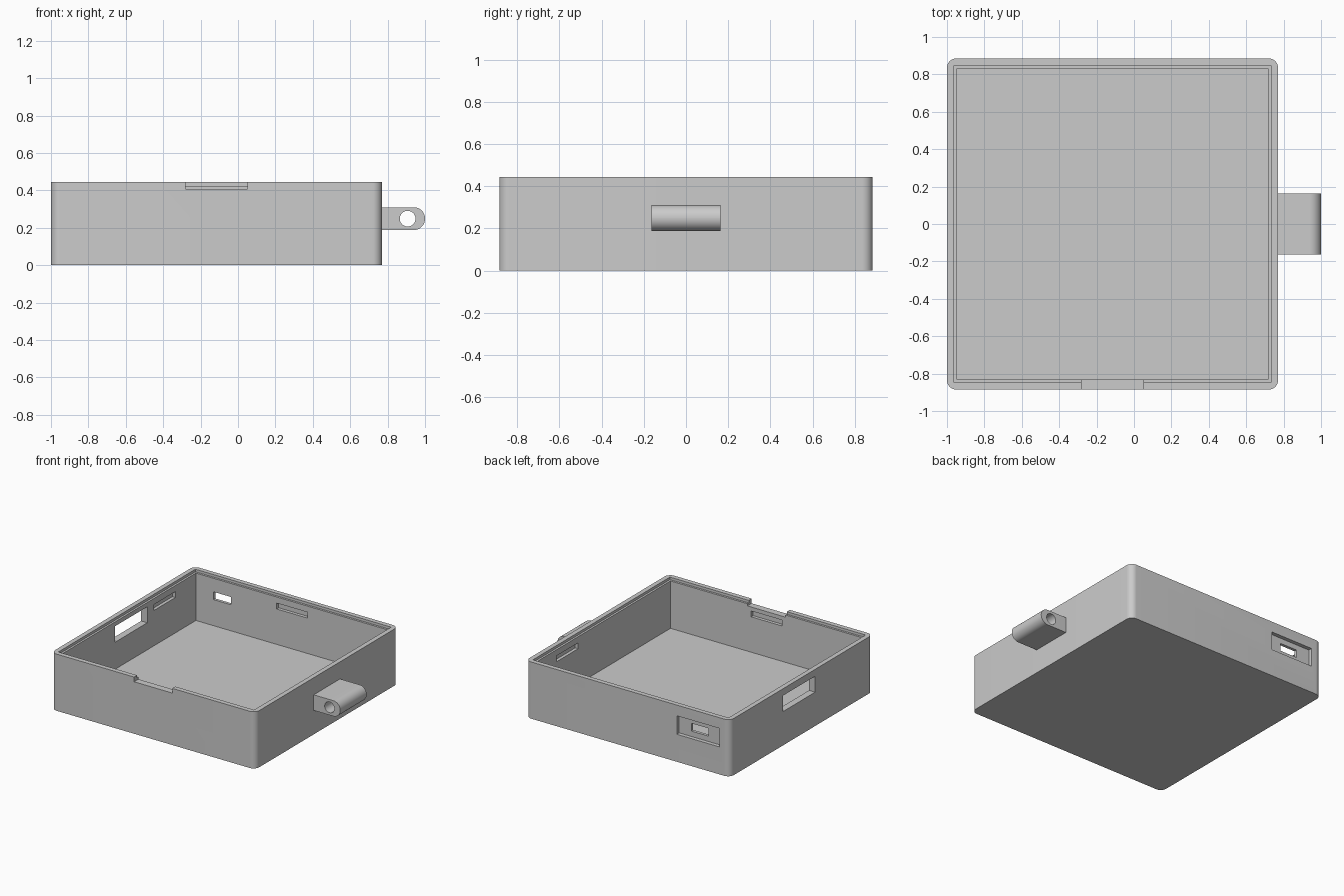
import bpy, bmesh, math
from mathutils import Matrix, Vector

if "Cube" in bpy.data.objects:
    bpy.data.objects.remove(bpy.data.objects["Cube"], do_unlink=True)

# Main dimensions
X0, X1, Y, H = -1.0, 0.77, 0.885, 0.444
WALL, LIP, CX = 0.053, 0.037, -0.115
IX0, IX1, IY = X0 + WALL, X1 - WALL, Y - WALL

grey = bpy.data.materials.new("plain_grey")
grey.use_nodes = True
colour = (0.6, 0.6, 0.6, 1)
grey.diffuse_color = colour
grey.node_tree.nodes["Principled BSDF"].inputs["Base Color"].default_value = colour


def make(name, bm):
    mesh = bpy.data.meshes.new(name)
    bm.to_mesh(mesh)
    bm.free()
    mesh.materials.append(grey)
    obj = bpy.data.objects.new(name, mesh)
    bpy.context.collection.objects.link(obj)
    return obj


def block(name, x, y, z, radius=0, rounded=None):
    """Box from ranges; edges picked by the rounded rule are bevelled."""
    bm = bmesh.new()
    size = Vector((x[1] - x[0], y[1] - y[0], z[1] - z[0]))
    mid = Vector((x[0] + x[1], y[0] + y[1], z[0] + z[1])) / 2
    bmesh.ops.create_cube(bm, size=1, matrix=Matrix.Translation(mid) @ Matrix.Diagonal(size).to_4x4())
    if rounded:
        edges = [e for e in bm.edges if rounded(e)]
        bmesh.ops.bevel(bm, geom=edges, offset=radius, segments=12, profile=0.5, affect='EDGES')
    return make(name, bm)


def cut(target, cutter):
    mod = target.modifiers.new("cut", 'BOOLEAN')
    mod.operation, mod.solver, mod.object = 'DIFFERENCE', 'EXACT', cutter
    bpy.context.view_layer.objects.active = target
    bpy.ops.object.modifier_apply(modifier=mod.name)
    bpy.data.objects.remove(cutter, do_unlink=True)


def smooth(obj):
    bpy.ops.object.select_all(action='DESELECT')
    obj.select_set(True)
    bpy.context.view_layer.objects.active = obj
    bpy.ops.object.shade_smooth_by_angle(angle=math.radians(30))


def along(axis):
    return lambda e: abs((e.verts[0].co - e.verts[1].co).normalized()[axis]) > 0.9


# Tray shell with cavity and stepped rim
tray = block("tray", (X0, X1), (-Y, Y), (0, H), 0.05, along(2))
cut(tray, block("cavity", (IX0, IX1), (-IY, IY), (WALL, 1)))
cut(tray, block("rim_step", (X0 + LIP, X1 - LIP), (LIP - Y, Y - LIP), (H - 0.02, 1)))

# Finger notch in the front rim
cut(tray, block("notch", (CX - 0.165, CX + 0.165), (-1, -IY + 0.03), (0.407, 1)))

# Window through the left-hand wall, port and its outer recess in the back wall
cut(tray, block("window", (-1.1, IX0 + 0.05), (-0.17, 0.23), (0.265, 0.39)))
cut(tray, block("port_recess", (-0.91, -0.54), (Y - 0.03, 1), (0.215, 0.36)))
cut(tray, block("port", (-0.795, -0.645), (IY - 0.05, 1), (0.257, 0.318)))

# Shallow snap slots on all four inner walls
DEPTH, SLOT_Z, HALF, SIDE = 0.025, (0.33, 0.376), 0.133, 0.445
for s in (-1, 1):
    ys = sorted((s * (IY - 0.05), s * (IY + DEPTH)))
    cut(tray, block("slot", (CX - HALF, CX + HALF), ys, SLOT_Z))
for xs in ((IX0 - DEPTH, IX0 + 0.05), (IX1 - 0.05, IX1 + DEPTH)):
    cut(tray, block("slot", xs, (SIDE - HALF, SIDE + HALF), SLOT_Z))
smooth(tray)

# Strap lug with rounded nose and a bore from front to back
LZ, LR = 0.249, 0.061
lug = block("strap_lug", (X1 - 0.01, 1), (-0.163, 0.163), (LZ - LR, LZ + LR), LR * 0.99,
            lambda e: along(1)(e) and e.verts[0].co.x > 0.9)
bm = bmesh.new()
bmesh.ops.create_cone(bm, cap_ends=True, segments=48, radius1=0.042, radius2=0.042, depth=1,
                      matrix=Matrix.Translation((0.907, 0, LZ)) @ Matrix.Rotation(math.pi / 2, 4, 'X'))
cut(lug, make("bore", bm))
smooth(lug)
